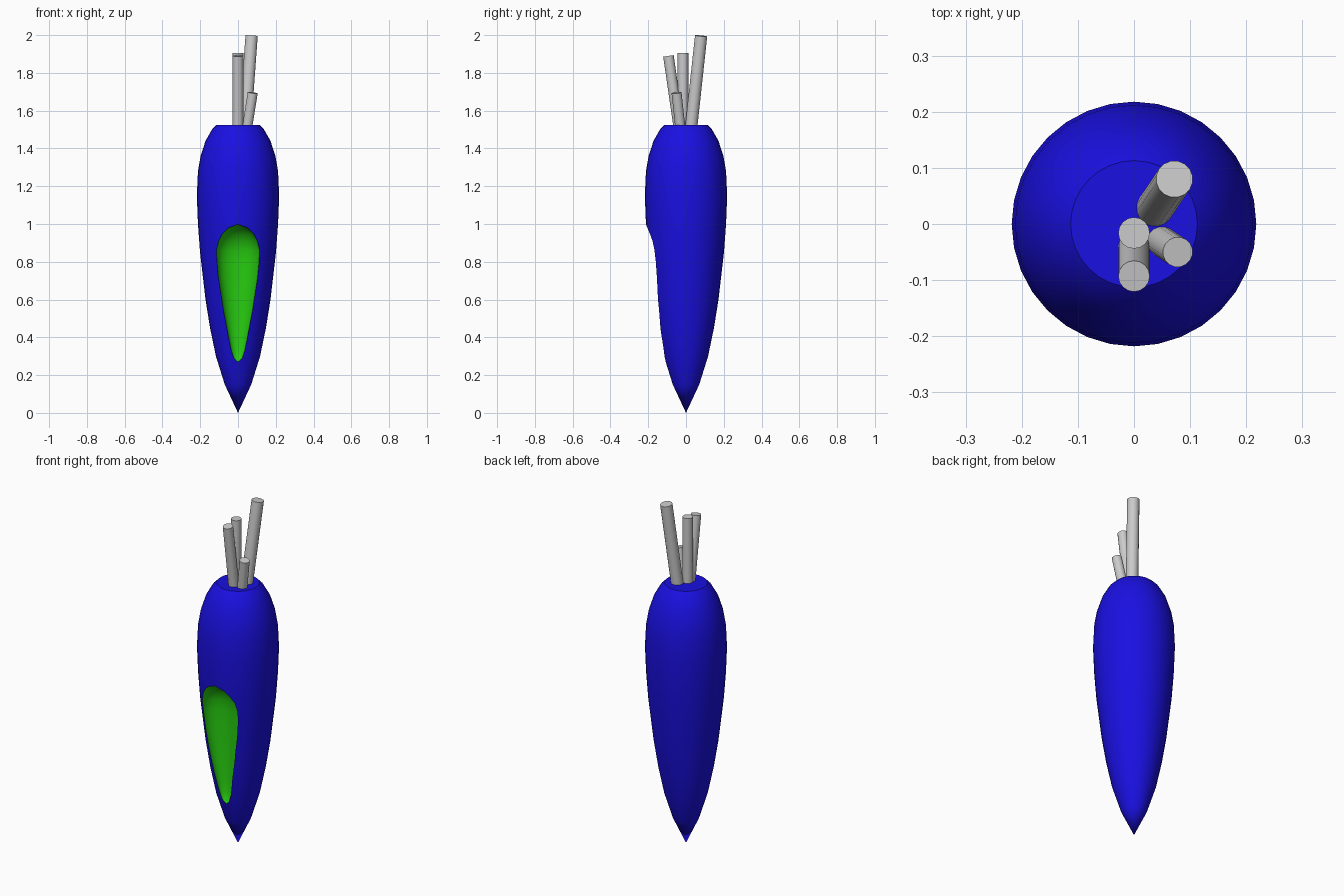
import bpy, math
from mathutils import Vector

if "Cube" in bpy.data.objects:
    bpy.data.objects.remove(bpy.data.objects["Cube"])

def material(name, color):
    m = bpy.data.materials.new(name)
    m.diffuse_color = color
    m.use_nodes = True
    m.node_tree.nodes["Principled BSDF"].inputs["Base Color"].default_value = m.diffuse_color
    return m

blue = material("blue_skin", (0.01, 0.005, 0.75, 1))
green = material("green_flesh", (0.02, 0.6, 0.005, 1))

def loft(name, rings, sides, squash=1.0, mat_index=0):
    """Closed stack of rings (z, radius, centre_y), ended by single points."""
    verts, loops, faces = [], [], []
    for z, r, cy in rings:
        n = sides if r > 0 else 1
        loops.append([len(verts) + i for i in range(n)])
        verts += [(r * math.cos(2 * math.pi * i / sides),
                   cy + squash * r * math.sin(2 * math.pi * i / sides), z) for i in range(n)]
    for a, b in zip(loops, loops[1:]):
        for i in range(sides):
            j = (i + 1) % sides
            if len(a) == 1:
                faces.append((a[0], b[j], b[i]))
            elif len(b) == 1:
                faces.append((a[i], a[j], b[0]))
            else:
                faces.append((a[i], a[j], b[j], b[i]))
    me = bpy.data.meshes.new(name)
    me.from_pydata(verts, [], faces)
    me.materials.append(blue)
    me.materials.append(green)
    for p in me.polygons:
        p.material_index = mat_index
    ob = bpy.data.objects.new(name, me)
    bpy.context.collection.objects.link(ob)
    return ob

def smooth(ob, degrees):
    bpy.ops.object.select_all(action='DESELECT')
    ob.select_set(True)
    bpy.context.view_layer.objects.active = ob
    bpy.ops.object.shade_smooth_by_angle(angle=math.radians(degrees))

# Tapered root body
profile = [(0, 0), (.15, .07), (.3, .117), (.45, .148), (.6, .172), (.85, .201),
           (1.0, .212), (1.15, .218), (1.28, .212), (1.36, .198), (1.44, .172),
           (1.5, .138), (1.525, .113), (1.525, 0)]
body = loft("root_body", [(z, r, 0) for z, r in profile], 32)

# Scooped hollow on the front, lined in green
scoop = [(.265, 0, -.112), (.29, .022, -.112), (.33, .036, -.115), (.386, .048, -.12),
         (.545, .078, -.139), (.72, .104, -.156), (.80, .112, -.163), (.86, .114, -.167),
         (.91, .103, -.174), (.95, .082, -.185), (.98, .05, -.198), (.998, 0, -.213)]
cutter = loft("scoop_cutter", scoop, 32, squash=0.75, mat_index=1)
cutter.hide_render = True
cut = body.modifiers.new("scoop", 'BOOLEAN')
cut.operation = 'DIFFERENCE'
cut.solver = 'EXACT'
cut.object = cutter
bpy.context.view_layer.objects.active = body
bpy.ops.object.modifier_apply(modifier=cut.name)
bpy.data.objects.remove(cutter)
smooth(body, 45)

# Cut leaf stalks: base, tip, radius
stalks = [((0, -.016, 1.49), (0, -.016, 1.905), .028),
          ((0, -.035, 1.49), (0, -.093, 1.89), .028),
          ((.035, .025, 1.49), (.072, .08, 1.996), .033),
          ((.045, -.028, 1.49), (.078, -.05, 1.695), .027)]
for i, (base, tip, radius) in enumerate(stalks):
    a, b = Vector(base), Vector(tip)
    bpy.ops.mesh.primitive_cylinder_add(vertices=16, radius=radius, depth=(b - a).length,
                                        location=(a + b) / 2,
                                        rotation=(b - a).to_track_quat('Z', 'Y').to_euler())
    stalk = bpy.context.object
    stalk.name = f"leaf_stalk_{i + 1}"
    smooth(stalk, 40)
